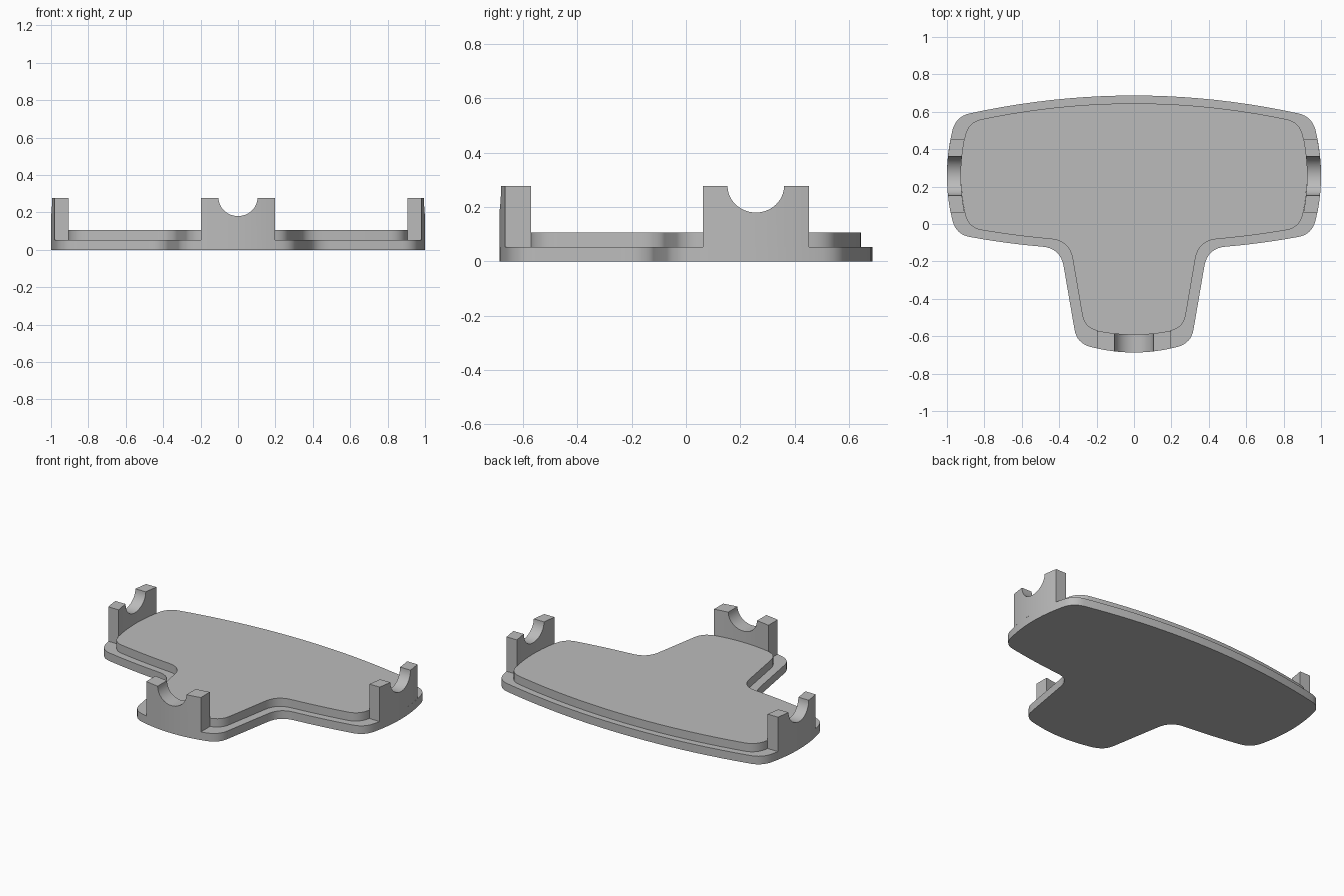
import bpy, bmesh, math
from mathutils import Vector

cube = bpy.data.objects.get("Cube")
if cube:
    bpy.data.objects.remove(cube)

grey = bpy.data.materials.new("plain_grey")
grey.use_nodes = True
colour = (0.5, 0.5, 0.5, 1)
grey.diffuse_color = colour
grey.node_tree.nodes["Principled BSDF"].inputs["Base Color"].default_value = colour


def finish(name, bm):
    bmesh.ops.recalc_face_normals(bm, faces=bm.faces)
    mesh = bpy.data.meshes.new(name)
    bm.to_mesh(mesh)
    bm.free()
    mesh.materials.append(grey)
    obj = bpy.data.objects.new(name, mesh)
    bpy.context.collection.objects.link(obj)
    bpy.ops.object.select_all(action='DESELECT')
    obj.select_set(True)
    bpy.context.view_layer.objects.active = obj
    bpy.ops.object.shade_smooth_by_angle(angle=math.radians(30))
    return obj


def bowed(a, b, bulge, s):
    """Point on a shallow arc from a to b, bulging to the left of travel."""
    d = (b - a).normalized()
    return a.lerp(b, s) + Vector((-d.y, d.x)) * bulge * 4 * s * (1 - s)


def outline(half, bulges, trims):
    """Mirrored T outline with bowed edges and rounded corners."""
    pts = [Vector(p) for p in half]
    pts += [Vector((-p.x, p.y)) for p in reversed(pts)]
    side, front, leg, tip, back = bulges
    bows = [side, front, leg, tip, leg, front, side, back]
    trims = trims + trims[::-1]
    n, ring = len(pts), []
    for i in range(n):
        a, b = pts[i], pts[(i + 1) % n]
        length = (b - a).length
        s0, s1 = trims[i] / length, 1 - trims[(i + 1) % n] / length
        prev = pts[i - 1]
        start = bowed(prev, a, bows[i - 1], 1 - trims[i] / (a - prev).length)
        end = bowed(a, b, bows[i], s0)
        for k in range(8):
            t = k / 8
            ring.append(start.lerp(a, t).lerp(a.lerp(end, t), t))
        for k in range(20):
            ring.append(bowed(a, b, bows[i], s0 + (s1 - s0) * k / 20))
    return ring


def plate(name, ring, z0, z1):
    bm = bmesh.new()
    face = bm.faces.new([bm.verts.new((p.x, p.y, z0)) for p in ring])
    top = bmesh.ops.extrude_face_region(bm, geom=[face])["geom"]
    bmesh.ops.translate(bm, vec=(0, 0, z1 - z0),
                        verts=[v for v in top if isinstance(v, bmesh.types.BMVert)])
    return finish(name, bm)


BASE, DECK, TOP, RADIUS = 0.053, 0.107, 0.278, 0.104
OUTER = [(0.95, 0.575), (0.95, -0.055), (0.393, -0.128), (0.306, -0.635)]
INNER = [(0.885, 0.545), (0.885, -0.02), (0.345, -0.088), (0.265, -0.555)]

# Stepped T-shaped plate
plate("base_plate", outline(OUTER, (0.05, 0.01, 0, 0.052, 0.112),
                            [0.07, 0.07, 0.1, 0.07]), 0, BASE)
plate("raised_deck", outline(INNER, (0.04, 0.008, 0, 0.035, 0.1),
                             [0.07, 0.07, 0.1, 0.07]), BASE, DECK)


def cradle(name, outer, inner, half_width, middle, place):
    """Upright with a half-round notch; outer and inner are (a, b, bulge) arcs."""
    arc = [-RADIUS * math.cos(math.pi * k / 24) for k in range(25)]
    blank = [half_width + (RADIUS - half_width) * k / 4 for k in range(4)]
    stations = [-t for t in blank] + arc + blank[::-1]
    bm = bmesh.new()
    rows = []
    for t in stations:
        z = TOP - math.sqrt(max(0, RADIUS ** 2 - t * t)) * 0.94
        row = []
        for edge, bulge, half in (outer, inner):
            depth = edge + bulge * (1 - (t / half) ** 2)
            x, y = place(t + middle, depth)
            row += [bm.verts.new((x, y, BASE)), bm.verts.new((x, y, z))]
        rows.append([row[0], row[1], row[3], row[2]])
    for a, b in zip(rows, rows[1:]):
        for k in range(4):
            j = (k + 1) % 4
            bm.faces.new((a[k], a[j], b[j], b[k]))
    bm.faces.new(rows[0])
    bm.faces.new(rows[-1])
    return finish(name, bm)


# Notched uprights at the two sides and the front tip
for name, sign in (("left_cradle", 1), ("right_cradle", -1)):
    cradle(name, (0.95, 0.05, 0.315), (0.885, 0.04, 0.283), 0.195, 0.257,
           lambda t, d, s=sign: (s * d, t))
cradle("front_cradle", (0.635, 0.052, 0.306), (0.555, 0.035, 0.265), 0.197, 0,
       lambda t, d: (t, -d))
